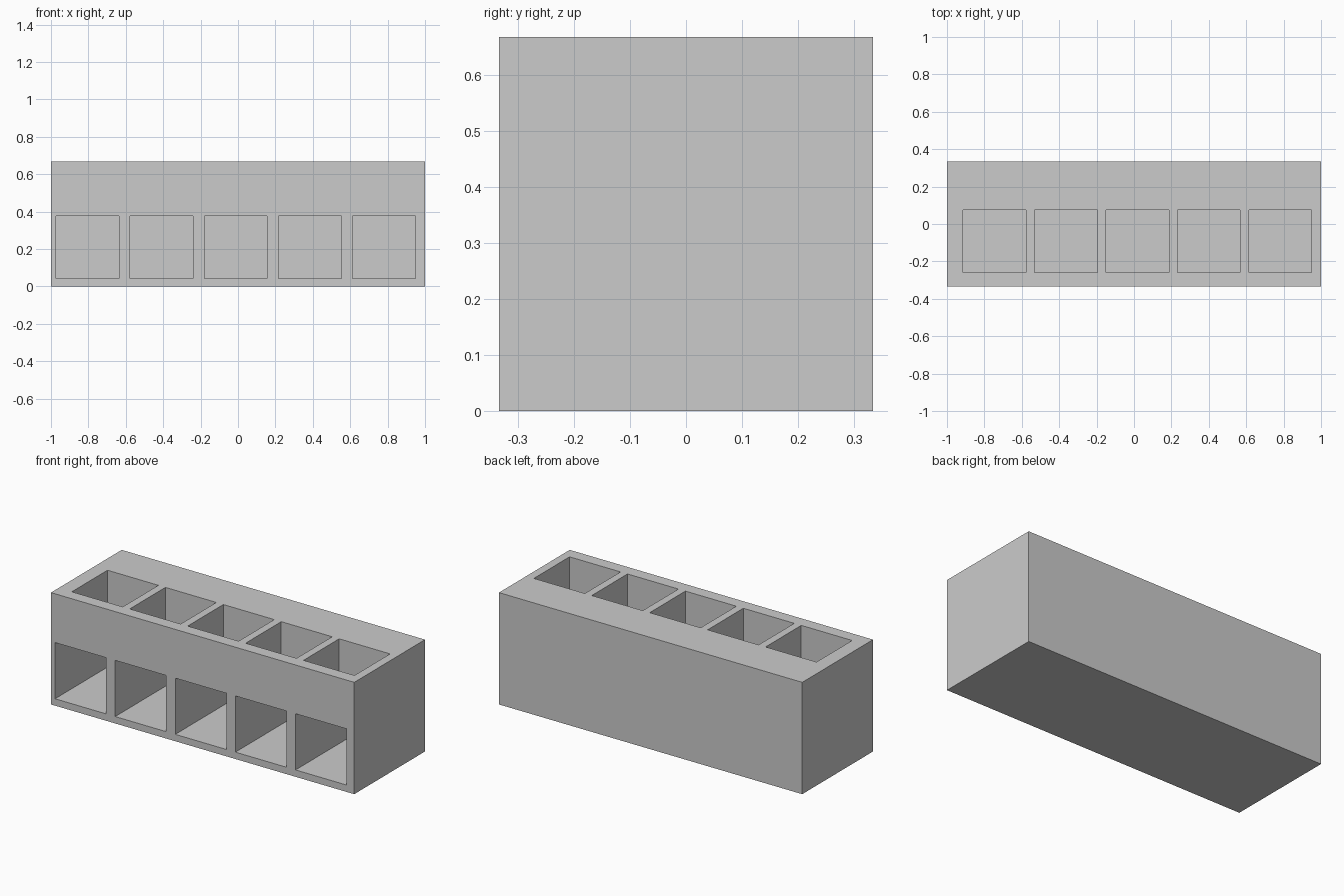
import bpy

if "Cube" in bpy.data.objects:
    bpy.data.objects.remove(bpy.data.objects["Cube"])

def box(name, lo, hi):
    """Axis-aligned box between two corners."""
    bpy.ops.mesh.primitive_cube_add(size=1, location=[(a + b) / 2 for a, b in zip(lo, hi)])
    ob = bpy.context.object
    ob.name = name
    ob.scale = [b - a for a, b in zip(lo, hi)]
    bpy.ops.object.transform_apply(location=True, rotation=False, scale=True)
    return ob

H = 1 / 3      # half depth of the block
W = 0.336      # opening width

# solid block
block = box("storage_block", (-1, -H, 0), (1, H, 2 * H))

cutters = []
for i in range(5):
    # deep front compartments, reaching almost to the back face
    x = -0.973 + i * 0.3965
    cutters.append(box(f"front_cutter_{i}", (x, -H - 0.1, 0.041), (x + W, H - 0.002, 0.376)))
    # shallower top compartments
    x = -0.914 + i * 0.382
    cutters.append(box(f"top_cutter_{i}", (x, -0.26, 0.39), (x + W, 0.076, 2 * H + 0.1)))

# carve the compartments
bpy.context.view_layer.objects.active = block
for c in cutters:
    m = block.modifiers.new(c.name, 'BOOLEAN')
    m.operation = 'DIFFERENCE'
    m.solver = 'EXACT'
    m.object = c
    bpy.ops.object.modifier_apply(modifier=m.name)
for c in cutters:
    bpy.data.objects.remove(c, do_unlink=True)
